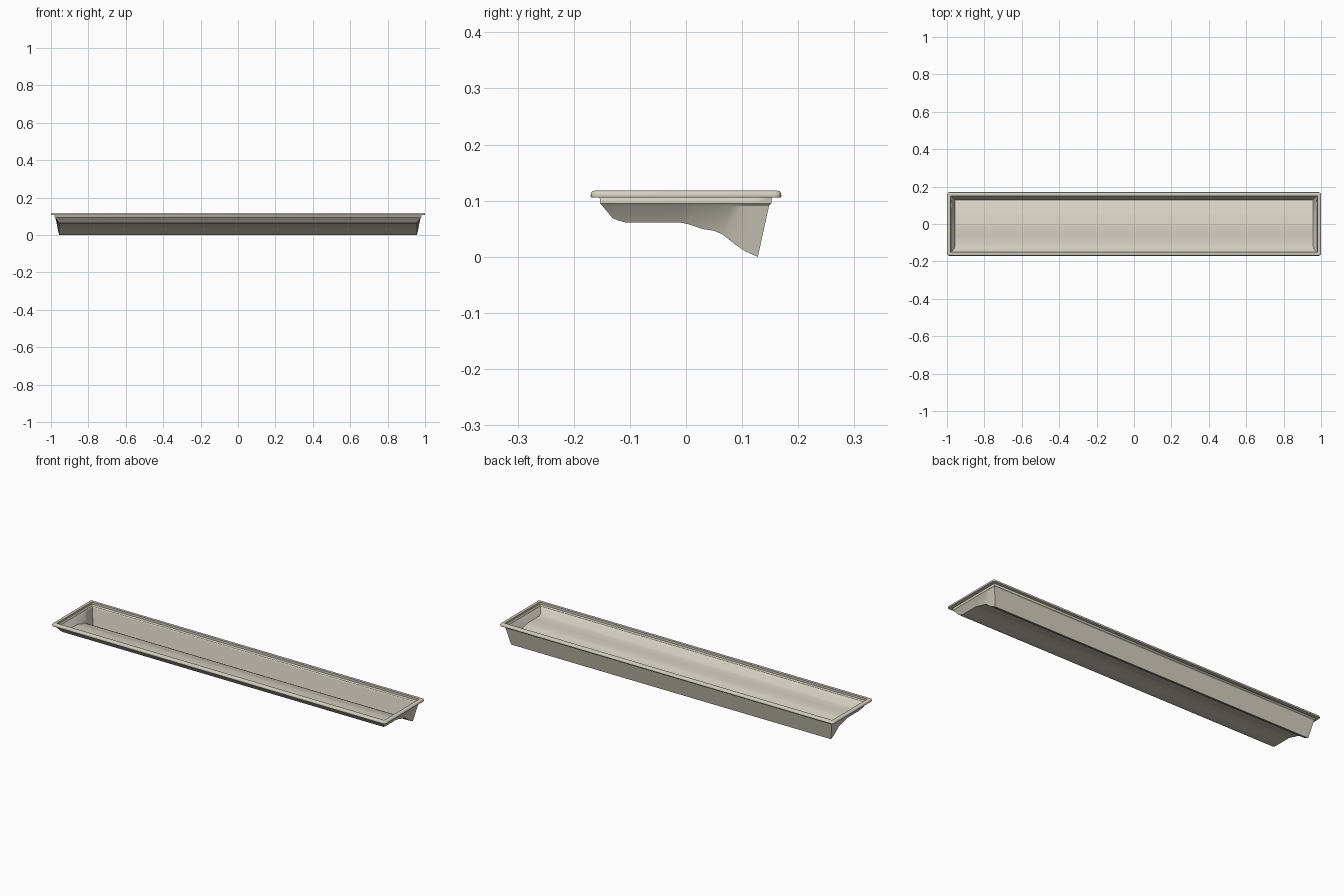
import bpy, bmesh, math

if "Cube" in bpy.data.objects:
    bpy.data.objects.remove(bpy.data.objects["Cube"])

mat = bpy.data.materials.new("warm light grey")
mat.diffuse_color = (0.66, 0.62, 0.53, 1)
mat.use_nodes = True
mat.node_tree.nodes["Principled BSDF"].inputs["Base Color"].default_value = mat.diffuse_color


def finish(bm, name, angle):
    bmesh.ops.recalc_face_normals(bm, faces=bm.faces)
    me = bpy.data.meshes.new(name)
    bm.to_mesh(me)
    bm.free()
    me.materials.append(mat)
    ob = bpy.data.objects.new(name, me)
    bpy.context.collection.objects.link(ob)
    bpy.ops.object.select_all(action='DESELECT')
    ob.select_set(True)
    bpy.context.view_layer.objects.active = ob
    bpy.ops.object.shade_smooth_by_angle(angle=math.radians(angle))
    return ob


def rounded_rect(bm, hx, hy, r, z, steps=4):
    pts = []
    for k, (sx, sy) in enumerate([(1, 1), (-1, 1), (-1, -1), (1, -1)]):
        for i in range(steps + 1):
            a = math.pi / 2 * (k + i / steps)
            pts.append(bm.verts.new((sx * (hx - r) + r * math.cos(a),
                                     sy * (hy - r) + r * math.sin(a), z)))
    return pts


def bridge(bm, a, b):
    n = len(a)
    for i in range(n):
        j = (i + 1) % n
        bm.faces.new((a[i], a[j], b[j], b[i]))


# rim: closed section swept round the opening (inset from outer edge, height)
bm = bmesh.new()
section = [(0.020, 0.106), (0.001, 0.106), (0, 0.108), (0.0005, 0.112), (0.002, 0.1155),
           (0.0045, 0.1174), (0.008, 0.118), (0.020, 0.118)]
rings = [rounded_rect(bm, 1 - d, 0.17 - d, max(0.012 - d, 0.001), z) for d, z in section]
for i in range(len(rings)):
    bridge(bm, rings[i], rings[(i + 1) % len(rings)])
finish(bm, "rim", 35)

# basin: floor profile (y, z, half length), front lip to deep back edge
profile = [(-0.149, 0.091, 0.976), (-0.131, 0.069, 0.961), (-0.120, 0.0645, 0.958),
           (-0.108, 0.0615, 0.957), (-0.06, 0.0615, 0.957), (-0.012, 0.0615, 0.957),
           (0.005, 0.058, 0.957), (0.03, 0.0495, 0.957), (0.05, 0.0465, 0.957),
           (0.065, 0.040, 0.957), (0.085, 0.024, 0.957), (0.105, 0.010, 0.957),
           (0.128, 0.0, 0.957)]
bm = bmesh.new()
n = len(profile)
top_y = [-0.149 + 0.297 * (y + 0.149) / 0.277 for y, z, x in profile]
floor, top = {}, {}
for s in (-1, 1):
    floor[s] = [bm.verts.new((s * x, y, z)) for y, z, x in profile]
    top[s] = [floor[s][0]] + [bm.verts.new((s * 0.976, y, 0.091)) for y in top_y[1:]]
    # sloping end wall
    bm.faces.new((floor[s][0], floor[s][1], top[s][1]))
    for i in range(1, n - 1):
        bm.faces.new((floor[s][i], floor[s][i + 1], top[s][i + 1], top[s][i]))
for i in range(n - 1):
    bm.faces.new((floor[-1][i], floor[1][i], floor[1][i + 1], floor[-1][i + 1]))
bm.faces.new((floor[-1][-1], floor[1][-1], top[1][-1], top[-1][-1]))

# collar: short upright band between the basin and the rim
ring = top[1] + top[-1][::-1]
for grow, z in ((0.004, 0.095), (0.005, 0.107)):
    new = []
    for i, v in enumerate(ring):
        corner = i in (0, n - 1, n, 2 * n - 1)
        sx = 1 if v.co.x > 0 else -1
        sy = (1 if v.co.y > 0 else -1) if corner else 0
        base = 0.976 if z < 0.1 else 0.980
        g = grow if z < 0.1 else 0.001
        new.append(bm.verts.new((sx * (base + g), v.co.y + sy * g, z)))
    bridge(bm, ring, new)
    ring = new
basin = finish(bm, "basin", 28)
# the open sheet must face down and outward so its thickness grows inward
if sum(f.normal.z * f.area for f in basin.data.polygons) > 0:
    basin.data.flip_normals()
shell = basin.modifiers.new("thickness", 'SOLIDIFY')
shell.thickness = 0.002
shell.offset = -1
